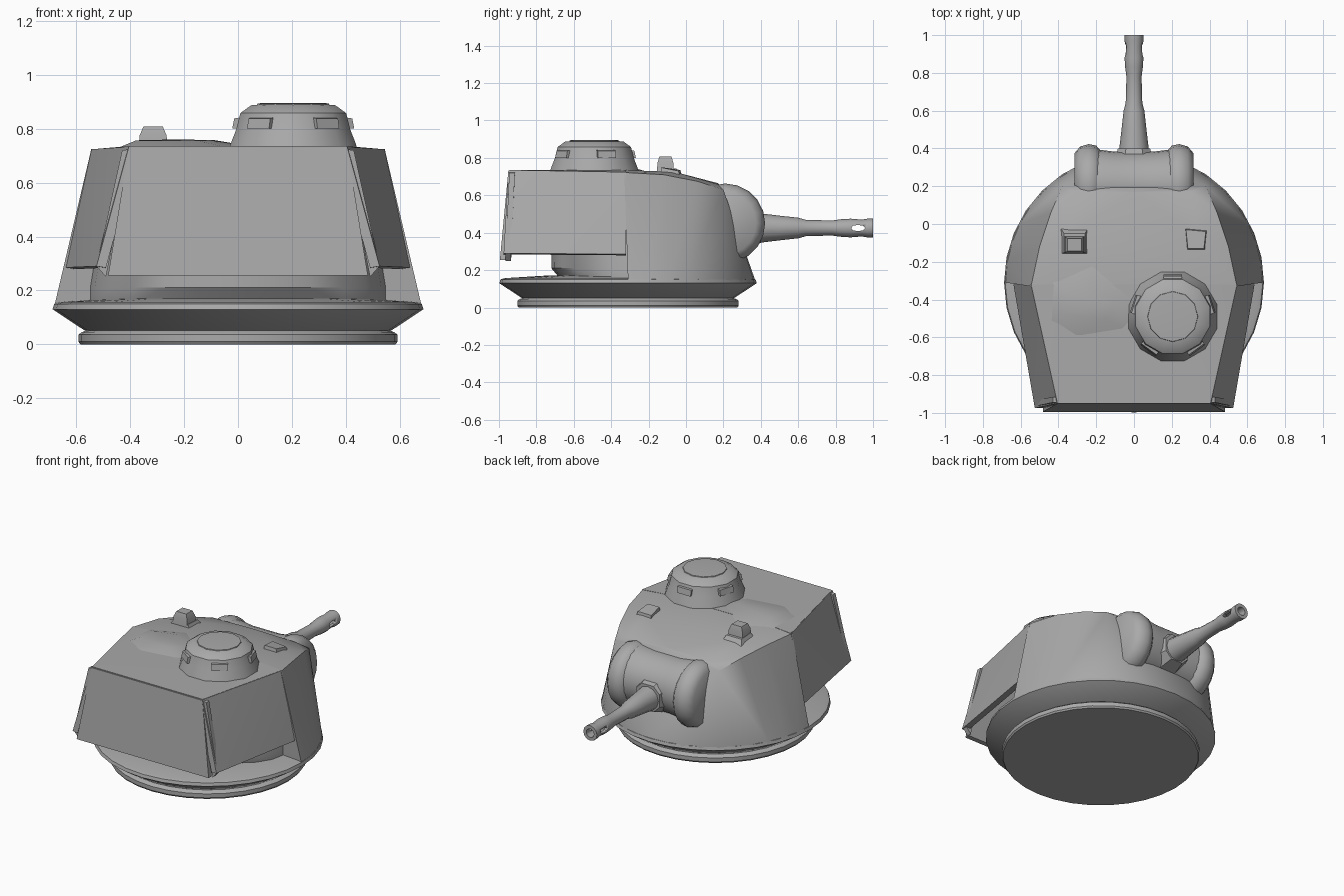
import bpy, bmesh, math
from mathutils import Vector, Matrix

if "Cube" in bpy.data.objects:
    bpy.data.objects.remove(bpy.data.objects["Cube"])

paint = bpy.data.materials.new("primer grey")
paint.diffuse_color = (0.4, 0.4, 0.4, 1)
paint.use_nodes = True
paint.node_tree.nodes["Principled BSDF"].inputs["Base Color"].default_value = paint.diffuse_color
CY = -0.31  # turret ring centre in y


def finish(bm, name, angle=30, bevel=0):
    bmesh.ops.remove_doubles(bm, verts=bm.verts, dist=1e-5)
    bmesh.ops.recalc_face_normals(bm, faces=bm.faces)
    me = bpy.data.meshes.new(name)
    bm.to_mesh(me)
    bm.free()
    ob = bpy.data.objects.new(name, me)
    bpy.context.collection.objects.link(ob)
    me.materials.append(paint)
    if bevel:
        b = ob.modifiers.new("bevel", 'BEVEL')
        b.width, b.segments = bevel, 2
    bpy.ops.object.select_all(action='DESELECT')
    ob.select_set(True)
    bpy.context.view_layer.objects.active = ob
    bpy.ops.object.shade_smooth_by_angle(angle=math.radians(angle))
    return ob


def lathe(name, profile, place, segs=32, angle=30, turn=0):
    """Spin (radius, height) pairs about local z, then place."""
    bm = bmesh.new()
    rings = []
    for r, h in profile:
        rings.append([bm.verts.new(place @ Vector((
            r * math.cos(2 * math.pi * i / segs + turn),
            r * math.sin(2 * math.pi * i / segs + turn), h))) for i in range(segs)])
    for a, b in zip(rings, rings[1:]):
        for i in range(segs):
            j = (i + 1) % segs
            bm.faces.new((a[i], a[j], b[j], b[i]))
    bm.faces.new(rings[0])
    bm.faces.new(rings[-1])
    return finish(bm, name, angle)


def hull(name, pts, mirror=True, angle=25, bevel=0):
    bm = bmesh.new()
    for x, y, z in pts:
        bm.verts.new((x, y, z))
        if mirror and abs(x) > 1e-4:
            bm.verts.new((-x, y, z))
    res = bmesh.ops.convex_hull(bm, input=bm.verts)
    junk = {g for g in res['geom_interior'] if isinstance(g, bmesh.types.BMVert)}
    bmesh.ops.delete(bm, geom=list(junk), context='VERTS')
    bmesh.ops.dissolve_limit(bm, angle_limit=0.02, verts=bm.verts, edges=bm.edges)
    return finish(bm, name, angle, bevel)


def slab(name, corners, offset):
    """Thin plate: outer corners plus the same corners moved by offset."""
    off = Vector(offset)
    return hull(name, list(corners) + [tuple(Vector(c) + off) for c in corners], False, 20)


def at(x, y, z):
    return Matrix.Translation((x, y, z))


along_y = Matrix.Rotation(-math.pi / 2, 4, 'X')
along_x = Matrix.Rotation(math.pi / 2, 4, 'Y')

# Turret ring and flared collar
lathe("base_ring", [(0.585, 0), (0.592, 0.01), (0.592, 0.036), (0.58, 0.045), (0.54, 0.06)], at(0, CY, 0))
lathe("collar", [(0.5, 0.04), (0.57, 0.052), (0.688, 0.13), (0.682, 0.15), (0.66, 0.157), (0.45, 0.17)],
      at(0, CY, 0))

# Front armour body: round foot rising to the roof edge
foot = [(0.682 * math.cos(a), CY + 0.682 * math.sin(a), 0.14)
        for a in (math.radians(d) for d in range(0, 91, 9))]
roof_edge = [(0.545, -0.33, 0.722), (0.50, -0.12, 0.71), (0.44, 0.06, 0.675),
             (0.38, 0.20, 0.63), (0.30, 0.17, 0.66), (0, 0.17, 0.665),
             (0.40, -0.33, 0.735), (0.34, -0.06, 0.725), (0, -0.06, 0.725), (0, -0.33, 0.738)]
hull("front_armour", foot + roof_edge)

# Inner rear body seen below the hanging plates
rear = []
for d in range(0, 91, 15):
    c, s = math.cos(math.radians(d)), math.sin(math.radians(d))
    rear += [(0.55 * c, -0.30 - 0.37 * s, 0.15), (0.55 * c, -0.30 - 0.42 * s, 0.21),
             (0.47 * c, -0.30 - 0.42 * s, 0.71)]
hull("inner_rear_body", rear)

# Hanging side plates, rear plate and rear roof
for s, side in ((1, "right"), (-1, "left")):
    slab(side + "_side_plate",
         [(s * 0.545, -0.32, 0.724), (s * 0.405, -0.95, 0.733),
          (s * 0.525, -0.975, 0.29), (s * 0.638, -0.32, 0.285)], (-s * 0.035, 0, -0.006))
    slab(side + "_corner_strip",
         [(s * 0.395, -0.945, 0.725), (s * 0.43, -0.945, 0.72),
          (s * 0.525, -0.965, 0.29), (s * 0.49, -0.965, 0.25)], (0, 0.03, 0))
slab("rear_plate", [(-0.405, -0.95, 0.73), (0.405, -0.95, 0.73),
                    (0.482, -0.995, 0.255), (-0.482, -0.995, 0.255)], (0, 0.032, 0))
slab("rear_roof", [(-0.405, -0.945, 0.735), (0.405, -0.945, 0.735),
                   (0.54, -0.32, 0.724), (0.40, -0.32, 0.736),
                   (-0.40, -0.32, 0.736), (-0.54, -0.32, 0.724)], (0, 0, -0.03))

# Low swelling on the roof
hull("roof_swelling", [(-0.45, -0.52, 0.727), (-0.44, -0.30, 0.727), (-0.22, -0.22, 0.73),
                       (0.06, -0.44, 0.733), (-0.05, -0.56, 0.733), (-0.30, -0.60, 0.733),
                       (-0.38, -0.48, 0.756), (-0.36, -0.36, 0.758), (-0.22, -0.33, 0.760),
                       (-0.09, -0.42, 0.758), (-0.15, -0.50, 0.756)], False, 40)

# Commander's cupola with vision blocks and hatch
cup = at(0.205, -0.49, 0)
lathe("cupola", [(0.247, 0.72), (0.24, 0.745), (0.218, 0.80), (0.203, 0.858),
                 (0.162, 0.887), (0.10, 0.892)], cup, 12, 32, math.pi / 12)
lathe("cupola_hatch", [(0.135, 0.885), (0.132, 0.894), (0.10, 0.896)], cup, 12)
for k in range(5):
    a = math.radians(90 + 72 * k)
    m = cup @ Matrix.Rotation(a, 4, 'Z')
    hull("vision_block_%d" % (k + 1),
         [tuple(m @ Vector((r, t, z))) for t in (-0.05, 0.05)
          for r, z in ((0.17, 0.80), (0.222, 0.80), (0.214, 0.838), (0.17, 0.845))], False)

# Roof periscope and low vent
hull("periscope", [(-0.315 + sx * w, -0.11 + sy * d, z) for sx in (-1, 1) for sy in (-1, 1)
                   for w, d, z in ((0.056, 0.048, 0.70), (0.05, 0.042, 0.775),
                                   (0.036, 0.032, 0.808))], False)
hull("periscope_foot", [(-0.39, -0.16, 0.71), (-0.24, -0.16, 0.71), (-0.39, -0.02, 0.70), (-0.24, -0.02, 0.70),
                        (-0.37, -0.15, 0.748), (-0.26, -0.15, 0.748), (-0.37, -0.05, 0.742),
                        (-0.26, -0.05, 0.742)], False)
hull("roof_vent", [(0.27, -0.02, 0.69), (0.39, -0.03, 0.69), (0.28, -0.14, 0.70), (0.38, -0.14, 0.70),
                   (0.275, -0.03, 0.735), (0.38, -0.04, 0.73), (0.285, -0.13, 0.75),
                   (0.37, -0.13, 0.748)], False)

# Gun mantlet: rounded drum with thick end cheeks
lathe("mantlet", [(0.185, -0.25), (0.19, -0.2), (0.178, -0.1), (0.178, 0.1), (0.19, 0.2), (0.185, 0.25)],
      at(0, 0.205, 0.46) @ along_x, 24, 40)
for s, side in ((1, "right"), (-1, "left")):
    lathe(side + "_mantlet_cheek",
          [(0.17, 0.17), (0.205, 0.2), (0.213, 0.24), (0.20, 0.285), (0.165, 0.315)],
          at(0, 0.21, 0.45) @ Matrix.Rotation(s * math.pi / 2, 4, 'Y'), 20, 45)
hull("gun_socket", [(x, y, z) for y, w, h in ((0.25, 0.13, 0.13), (0.40, 0.085, 0.085))
                    for x, z in ((w, 0.43 + h * 0.5), (w, 0.43 - h * 0.5),
                                 (w * 0.5, 0.43 + h), (w * 0.5, 0.43 - h))])

# Gun barrel with hollow muzzle and side ports
barrel = lathe("gun_barrel",
               [(0.09, 0.30), (0.078, 0.40), (0.066, 0.50), (0.055, 0.60), (0.044, 0.64), (0.04, 0.78),
                (0.047, 0.83), (0.05, 0.88), (0.045, 0.94), (0.05, 0.97), (0.05, 1.0),
                (0.028, 1.0), (0.028, 0.86)], at(0, 0, 0.425) @ along_y, 12, 35)
port = lathe("port_cutter", [(0.017, -0.1), (0.017, 0.1)],
             at(0, 0.92, 0.425) @ Matrix.Diagonal((1, 2.2, 1, 1)) @ along_x, 8)
port.hide_render = True
port.hide_viewport = True
cut = barrel.modifiers.new("ports", 'BOOLEAN')
cut.operation, cut.object, cut.solver = 'DIFFERENCE', port, 'EXACT'
